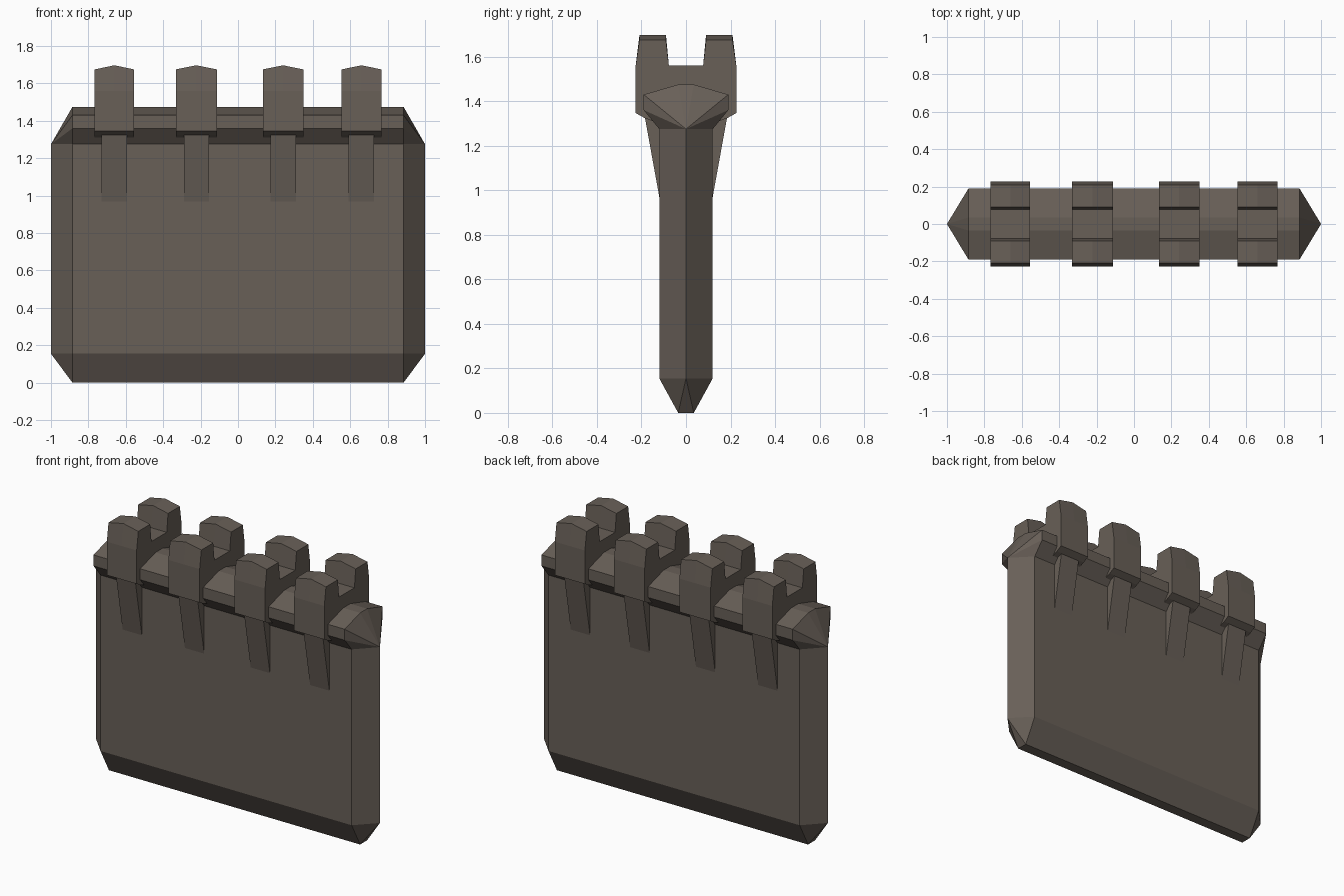
import bpy, bmesh

if "Cube" in bpy.data.objects:
    bpy.data.objects.remove(bpy.data.objects["Cube"])

stone = bpy.data.materials.new("dark brown stone")
stone.diffuse_color = (0.138, 0.115, 0.096, 1)
stone.use_nodes = True
stone.node_tree.nodes["Principled BSDF"].inputs["Base Color"].default_value = stone.diffuse_color


def finish(name, bm):
    bmesh.ops.recalc_face_normals(bm, faces=bm.faces)
    mesh = bpy.data.meshes.new(name)
    bm.to_mesh(mesh)
    bm.free()
    mesh.materials.append(stone)
    ob = bpy.data.objects.new(name, mesh)
    bpy.context.collection.objects.link(ob)
    return ob


def loft(name, rings):
    """Join matching rings of points, closing both ends."""
    bm = bmesh.new()
    vs = [[bm.verts.new(p) for p in r] for r in rings]
    n = len(vs[0])
    for a, b in zip(vs, vs[1:]):
        for i in range(n):
            j = (i + 1) % n
            bm.faces.new((a[i], a[j], b[j], b[i]))
    bm.faces.new(vs[0])
    bm.faces.new(vs[-1])
    return finish(name, bm)


def mirrored(half):
    return half + [(-y, z) for y, z in reversed(half)]


# Wall slab: six-sided plan with pointed ends and a narrowed foot
X = 0.885
bm = bmesh.new()
plan = [(-1, 0), (-X, -0.12), (X, -0.12), (1, 0), (X, 0.12), (-X, 0.12)]
low = [bm.verts.new((x, y, 0.155)) for x, y in plan]
top = [bm.verts.new((x, y, 1.275)) for x, y in plan]
foot = [bm.verts.new((x, y, 0)) for x, y in
        [(-X, -0.035), (X, -0.035), (X, 0.035), (-X, 0.035)]]
for i in range(6):
    j = (i + 1) % 6
    bm.faces.new((low[i], low[j], top[j], top[i]))
bm.faces.new(top)
bm.faces.new(foot)
bm.faces.new((low[1], low[2], foot[1], foot[0]))
bm.faces.new((low[4], low[5], foot[3], foot[2]))
for tip, a, b, fa, fb in ((0, 5, 1, 3, 0), (3, 2, 4, 1, 2)):
    bm.faces.new((low[tip], low[a], foot[fa]))
    bm.faces.new((low[tip], foot[fa], foot[fb]))
    bm.faces.new((low[tip], foot[fb], low[b]))
finish("wall_slab", bm)

# Coping: wide cap along the wall, each end fanned to a point
coping = mirrored([(0.12, 1.275), (0.19, 1.36), (0.19, 1.43), (0.035, 1.475)])
bm = bmesh.new()
ends = [[bm.verts.new((x, y, z)) for y, z in coping] for x in (-X, X)]
tips = [bm.verts.new((x, 0, 1.275)) for x in (-1, 1)]
for i in range(len(coping)):
    j = (i + 1) % len(coping)
    bm.faces.new((ends[0][i], ends[0][j], ends[1][j], ends[1][i]))
    for ring, tip in zip(ends, tips):
        bm.faces.new((ring[i], ring[j], tip))
finish("coping", bm)

# Merlon saddles with peaked tops, and sloping braces on both faces
saddle = mirrored([(0.12, 1.30), (0.187, 1.325), (0.226, 1.347), (0.226, 1.56),
                   (0.209, 1.675), (0.09, 1.675), (0.077, 1.56)])
for k, (cx, w) in enumerate([(-0.661, 0.105), (-0.222, 0.11),
                             (0.241, 0.108), (0.66, 0.106)], 1):
    loft(f"merlon_{k}", [
        [(cx + dx, y, z + (0.022 if dx == 0 and z > 1.6 else 0))
         for y, z in saddle] for dx in (-w, 0, w)])
    for side, s in (("front", -1), ("back", 1)):
        brace = [(0.10, 0.97), (0.12, 0.97), (0.186, 1.335), (0.10, 1.335)]
        loft(f"brace_{side}_{k}", [
            [(cx + dx, s * y, z) for y, z in brace] for dx in (-0.068, 0.068)])
